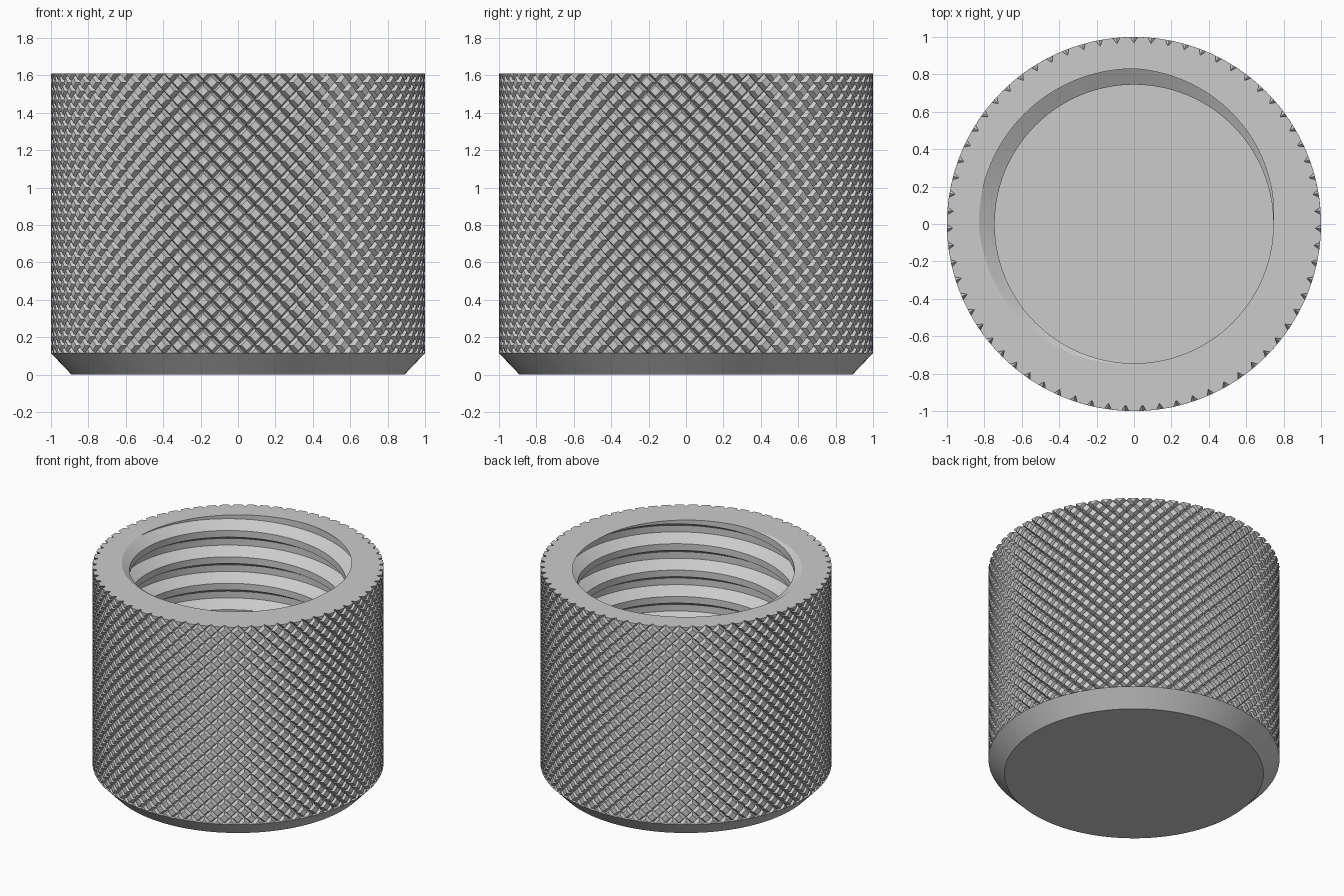
import bpy, bmesh
from math import sin, cos, pi, tau

cube = bpy.data.objects.get("Cube")
if cube:
    bpy.data.objects.remove(cube)

TOP, CHAMFER_Z, FLOOR = 1.61, 0.115, 0.2
OUTER, BASE_R = 1.0, 0.89
BORE, ROOT, PITCH, SEGS = 0.745, 0.83, 0.2, 128
KNURLS, HALF_GROOVE, GROOVE_DEPTH = 67, 0.2, 0.032
STEP = tau / KNURLS

steel = bpy.data.materials.new("light_grey_metal")
steel.use_nodes = True
grey = (0.6, 0.6, 0.6, 1)
steel.diffuse_color = grey
steel.node_tree.nodes["Principled BSDF"].inputs["Base Color"].default_value = grey


def polar(radius, angle, z):
    return (radius * cos(angle), radius * sin(angle), z)


def cut(bm, z, keep_below):
    """Trim an open shell at a height and return the new rim edges."""
    geom = bm.verts[:] + bm.edges[:] + bm.faces[:]
    bmesh.ops.bisect_plane(bm, geom=geom, dist=1e-5, plane_co=(0, 0, z),
                           plane_no=(0, 0, 1), clear_outer=keep_below,
                           clear_inner=not keep_below)


def rim(bm, z):
    return [e for e in bm.edges if e.is_boundary
            and all(abs(v.co.z - z) < 1e-4 for v in e.verts)]


def finish(bm, name):
    bmesh.ops.recalc_face_normals(bm, faces=bm.faces[:])
    mesh = bpy.data.meshes.new(name)
    bm.to_mesh(mesh)
    bm.free()
    mesh.materials.append(steel)
    obj = bpy.data.objects.new(name, mesh)
    bpy.context.collection.objects.link(obj)
    bpy.ops.object.select_all(action="DESELECT")
    obj.select_set(True)
    bpy.context.view_layer.objects.active = obj
    bpy.ops.object.shade_smooth_by_angle(angle=pi / 7)
    return obj


def add_knurl_cell(bm, i, j):
    """One raised diamond between two pairs of crossing V grooves."""
    marks = (0, HALF_GROOVE, 1 - HALF_GROOVE, 1)
    grid = []
    for a, s in enumerate(marks):
        row = []
        for b, t in enumerate(marks):
            u, v = i + s, j + t
            deep = a in (0, 3) or b in (0, 3)
            radius = OUTER - (GROOVE_DEPTH if deep else 0)
            row.append(bm.verts.new(polar(radius, pi / 2 + (u + v) / 2 * STEP,
                                          TOP + (u - v) / 2 * STEP)))
        grid.append(row)
    for a in range(3):
        for b in range(3):
            p, q = grid[a][b], grid[a + 1][b]
            r, s = grid[a + 1][b + 1], grid[a][b + 1]
            if a == 1 or b == 1:
                bm.faces.new((p, q, r, s))
            elif a == b:
                bm.faces.new((p, q, r))
                bm.faces.new((p, r, s))
            else:
                bm.faces.new((p, q, s))
                bm.faces.new((q, r, s))


# Knurled outer wall
bm = bmesh.new()
rows = int((TOP - CHAMFER_Z) / STEP * 2) + 3
for k in range(-rows, 2):
    for c in range(KNURLS):
        add_knurl_cell(bm, c + k, c)
bmesh.ops.remove_doubles(bm, verts=bm.verts[:], dist=1e-4)
cut(bm, TOP, True)
cut(bm, CHAMFER_Z, False)
wall = bpy.data.meshes.new("wall_shell")
bm.to_mesh(wall)
bm.free()

# Threaded bore: a trapezoid groove swept along a helix
bm = bmesh.new()
quarter = PITCH / 4
profile = ((BORE, 0), (ROOT, quarter), (ROOT, 2 * quarter),
           (BORE, 3 * quarter), (BORE, PITCH))
turns = int((TOP - FLOOR) / PITCH) + 3
previous = None
for n in range(-turns * SEGS, SEGS + 1):
    angle = n * tau / SEGS
    line = [bm.verts.new(polar(r, angle, TOP + PITCH * n / SEGS - drop))
            for r, drop in profile]
    if previous:
        for m in range(len(profile) - 1):
            bm.faces.new((previous[m], line[m], line[m + 1], previous[m + 1]))
    previous = line
bmesh.ops.remove_doubles(bm, verts=bm.verts[:], dist=1e-4)
cut(bm, TOP, True)
cut(bm, FLOOR, False)

# Bore floor, then the flat top rim joining bore and outer wall
bmesh.ops.triangle_fill(bm, edges=rim(bm, FLOOR), use_beauty=True, normal=(0, 0, 1))
bm.from_mesh(wall)
bpy.data.meshes.remove(wall)
bmesh.ops.triangle_fill(bm, edges=rim(bm, TOP), use_beauty=True, normal=(0, 0, 1))
finish(bm, "knurled_threaded_sleeve")

# Chamfered base with a small ledge closing the groove ends
bm = bmesh.new()
rings = [[bm.verts.new(polar(r, n * tau / SEGS, z)) for n in range(SEGS)]
         for r, z in ((BASE_R, 0), (OUTER, CHAMFER_Z), (BASE_R, CHAMFER_Z))]
for low, high in zip(rings, rings[1:]):
    for n in range(SEGS):
        m = (n + 1) % SEGS
        bm.faces.new((low[n], low[m], high[m], high[n]))
bm.faces.new(rings[0][::-1])
finish(bm, "chamfered_base")
